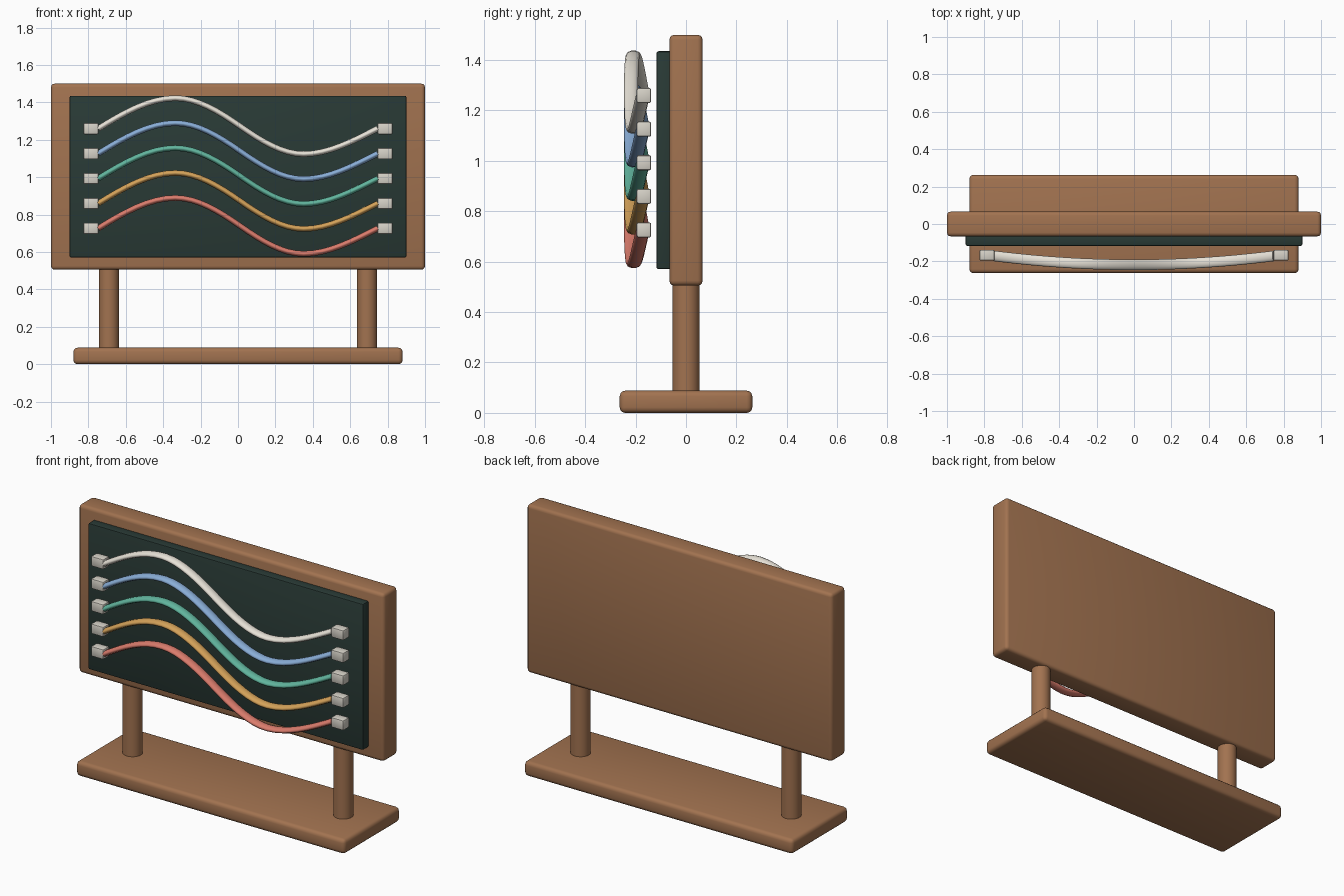
import bpy, math

if "Cube" in bpy.data.objects:
    bpy.data.objects.remove(bpy.data.objects["Cube"])


def material(name, rgb):
    m = bpy.data.materials.new(name)
    m.diffuse_color = (*rgb, 1)
    m.use_nodes = True
    m.node_tree.nodes["Principled BSDF"].inputs["Base Color"].default_value = m.diffuse_color
    return m


wood = material("wood", (0.36, 0.17, 0.08))
dark = material("dark_green", (0.022, 0.042, 0.036))
ivory = material("ivory", (0.68, 0.65, 0.58))


def smooth(ob):
    bpy.ops.object.select_all(action='DESELECT')
    ob.select_set(True)
    bpy.context.view_layer.objects.active = ob
    bpy.ops.object.shade_smooth_by_angle(angle=math.radians(35))


def box(name, lo, hi, bevel, mat, segments=3):
    centre = [(a + b) / 2 for a, b in zip(lo, hi)]
    bpy.ops.mesh.primitive_cube_add(size=1, location=centre)
    ob = bpy.context.object
    ob.name = name
    ob.scale = [b - a for a, b in zip(lo, hi)]
    bpy.ops.object.transform_apply(location=False, rotation=False, scale=True)
    mod = ob.modifiers.new("rounded_edges", 'BEVEL')
    mod.width = bevel
    mod.segments = segments
    bpy.ops.object.modifier_apply(modifier=mod.name)
    ob.data.materials.append(mat)
    smooth(ob)
    return ob


# Stand, frame and display panel
box("base", (-0.88, -0.263, 0), (0.88, 0.263, 0.088), 0.022, wood)
box("frame", (-1, -0.066, 0.505), (1, 0.066, 1.5), 0.02, wood)
box("panel", (-0.9, -0.117, 0.57), (0.9, -0.055, 1.435), 0.008, dark, 2)
for side, x in (("left", -0.69), ("right", 0.69)):
    bpy.ops.mesh.primitive_cylinder_add(vertices=32, radius=0.054, depth=0.47,
                                        location=(x, 0, 0.305))
    post = bpy.context.object
    post.name = side + "_post"
    post.data.materials.append(wood)
    smooth(post)

# Wave path shared by every strand: x, height offset, slope
WAVE = [(-0.747, 0, 0.62), (-0.335, 0.163, 0), (0.01, 0.014, -0.7),
        (0.35, -0.136, 0), (0.747, 0, 0.5)]
FLATTEN = 1.75  # strand is deeper than it is tall


def strand(name, z, mat):
    cu = bpy.data.curves.new(name, 'CURVE')
    cu.dimensions = '3D'
    cu.bevel_depth = 0.016
    cu.bevel_resolution = 3
    cu.resolution_u = 8
    cu.use_fill_caps = True
    sp = cu.splines.new('BEZIER')
    sp.bezier_points.add(len(WAVE) - 1)
    for i, (x, dz, slope) in enumerate(WAVE):
        p = sp.bezier_points[i]
        p.handle_left_type = p.handle_right_type = 'FREE'
        y = (-0.218 + 0.047 * (x / 0.747) ** 2) / FLATTEN
        dy = 0.094 * x / 0.747 ** 2 / FLATTEN
        before = (x - WAVE[max(i - 1, 0)][0]) / 3
        after = (WAVE[min(i + 1, len(WAVE) - 1)][0] - x) / 3
        p.co = (x, y, dz)
        p.handle_left = (x - before, y - before * dy, dz - before * slope)
        p.handle_right = (x + after, y + after * dy, dz + after * slope)
    cu.materials.append(mat)
    ob = bpy.data.objects.new(name, cu)
    ob.location.z = z
    ob.scale.y = FLATTEN
    bpy.context.collection.objects.link(ob)


# Five coloured strands, each held by a clip at both ends
COLOURS = [("red", (0.70, 0.20, 0.15)), ("orange", (0.66, 0.36, 0.10)),
           ("green", (0.12, 0.46, 0.34)), ("blue", (0.25, 0.42, 0.68)),
           ("white", (0.80, 0.76, 0.68))]
for i, (colour, rgb) in enumerate(COLOURS):
    z = 0.726 + i * 0.1333
    strand(colour + "_strand", z, material(colour, rgb))
    for side, x in (("left", -0.786), ("right", 0.786)):
        box(f"{colour}_{side}_clip", (x - 0.041, -0.196, z - 0.03),
            (x + 0.041, -0.138, z + 0.03), 0.008, ivory, 2)
